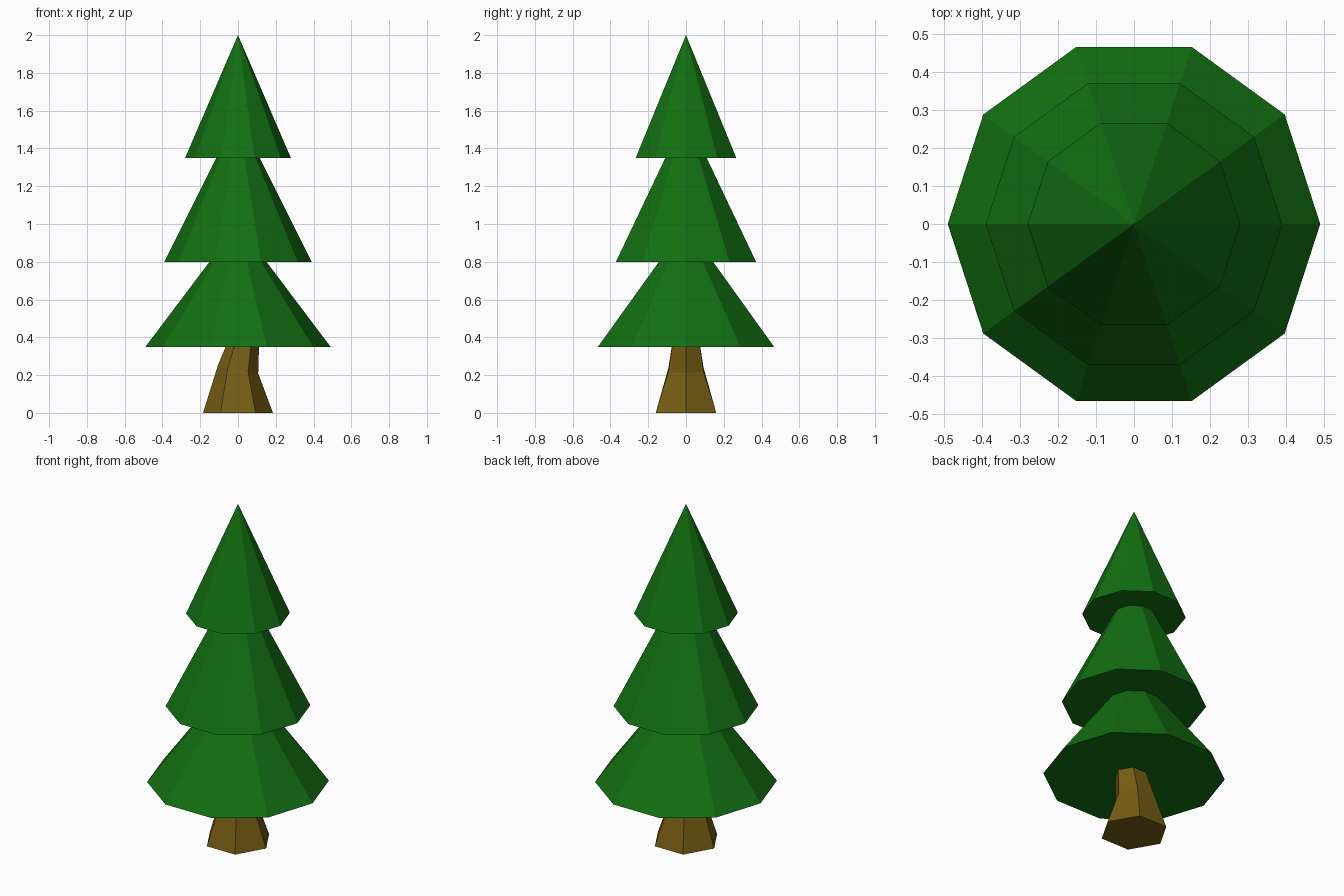
import bpy
import bmesh
from math import cos, sin, tau

if "Cube" in bpy.data.objects:
    bpy.data.objects.remove(bpy.data.objects["Cube"])


def material(name, color):
    m = bpy.data.materials.new(name)
    m.diffuse_color = (*color, 1)
    m.use_nodes = True
    m.node_tree.nodes["Principled BSDF"].inputs["Base Color"].default_value = m.diffuse_color
    return m


green = material("needles", (0.006, 0.16, 0.006))
brown = material("bark", (0.18, 0.11, 0.007))

# Three stacked ten-sided cones: base height, tip height, base radius
tiers = [("lower_branches", 0.35, 1.00, 0.49),
         ("middle_branches", 0.80, 1.58, 0.39),
         ("upper_branches", 1.35, 2.00, 0.28)]
for name, base, tip, radius in tiers:
    bpy.ops.mesh.primitive_cone_add(vertices=10, radius1=radius, radius2=0,
                                    depth=tip - base, location=(0, 0, (base + tip) / 2),
                                    rotation=(0, 0, tau / 4))
    tier = bpy.context.object
    tier.name = name
    tier.data.materials.append(green)

# Bent six-sided trunk: ring centre x, height, radius, tilt
rings = [(0, 0, 0.185, 0), (0, 0.23, 0.107, -0.19), (0.045, 0.45, 0.069, 0)]
bm = bmesh.new()
loops = []
for cx, z, r, tilt in rings:
    loops.append([bm.verts.new((cx + r * cos(i * tau / 6), r * sin(i * tau / 6),
                                z + tilt * r * cos(i * tau / 6))) for i in range(6)])
for low, high in zip(loops, loops[1:]):
    for i in range(6):
        j = (i + 1) % 6
        bm.faces.new((low[i], low[j], high[j], high[i]))
bm.faces.new(loops[0][::-1])
bm.faces.new(loops[-1])
mesh = bpy.data.meshes.new("trunk")
bm.to_mesh(mesh)
bm.free()
mesh.materials.append(brown)
trunk = bpy.data.objects.new("trunk", mesh)
bpy.context.collection.objects.link(trunk)
